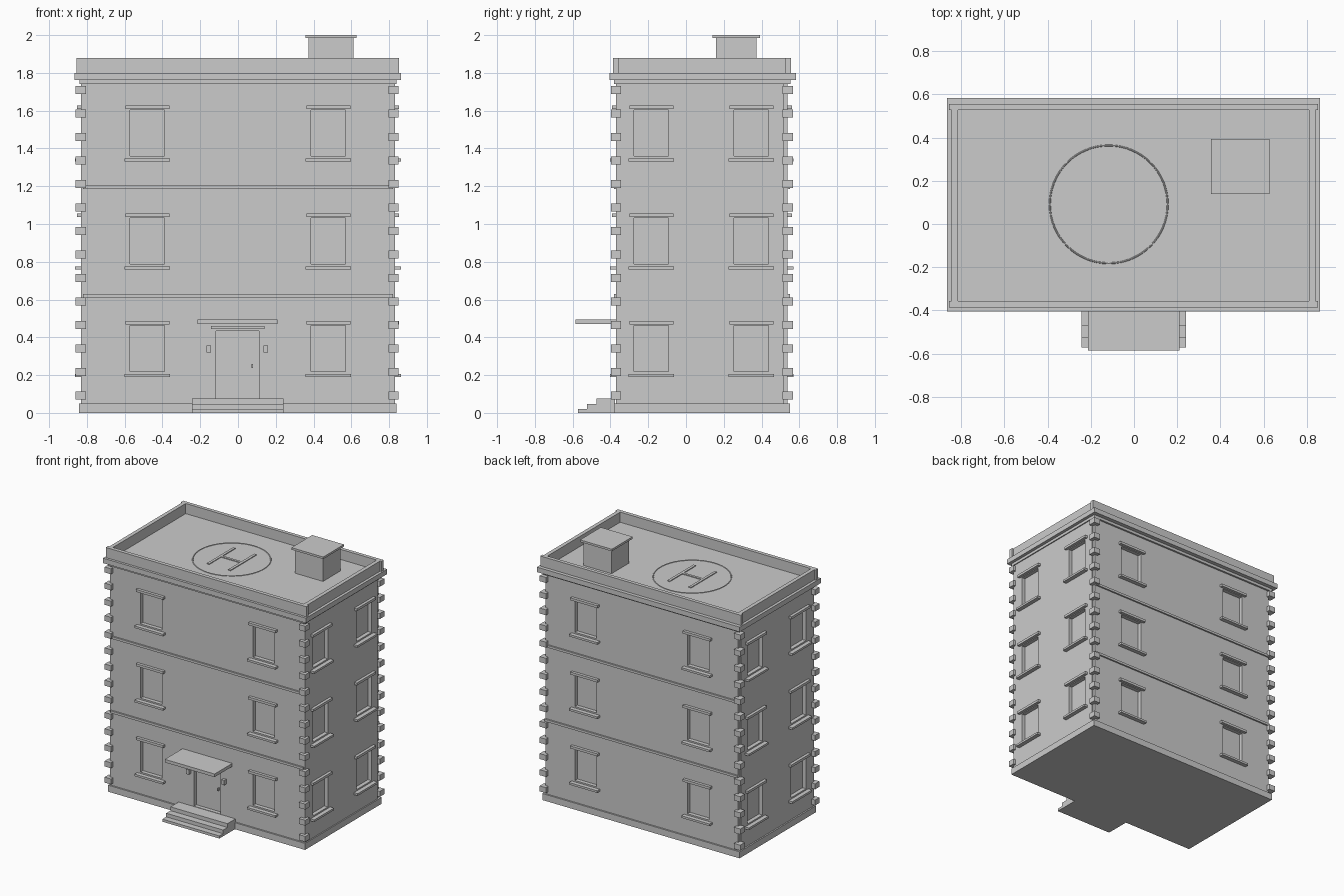
import bpy, bmesh
from mathutils import Vector

if "Cube" in bpy.data.objects:
    bpy.data.objects.remove(bpy.data.objects["Cube"])

stone = bpy.data.materials.new("light_grey_stone")
stone.use_nodes = True
GREY = (0.6, 0.6, 0.6, 1)
stone.diffuse_color = GREY
stone.node_tree.nodes["Principled BSDF"].inputs["Base Color"].default_value = GREY


def finish(name, bm):
    bmesh.ops.recalc_face_normals(bm, faces=bm.faces)
    mesh = bpy.data.meshes.new(name)
    bm.to_mesh(mesh)
    bm.free()
    mesh.materials.append(stone)
    obj = bpy.data.objects.new(name, mesh)
    bpy.context.collection.objects.link(obj)
    return obj


def add_box(bm, x, y, z):
    """Box from three (low, high) ranges."""
    lo, hi = (Vector(c) for c in zip(x, y, z))
    verts = bmesh.ops.create_cube(bm, size=1)["verts"]
    for v in verts:
        v.co = (lo + hi) / 2 + v.co * (hi - lo)


def boxes(name, ranges):
    bm = bmesh.new()
    for r in ranges:
        add_box(bm, *r)
    return finish(name, bm)


def extrude_outline(name, points, direction):
    bm = bmesh.new()
    face = bm.faces.new([bm.verts.new(p) for p in points])
    new = bmesh.ops.extrude_face_region(bm, geom=[face])["geom"]
    bmesh.ops.translate(bm, vec=direction,
                        verts=[g for g in new if isinstance(g, bmesh.types.BMVert)])
    return finish(name, bm)


FRONT, BACK, SIDE = -0.37, 0.538, 0.83
NOTCH_Y, NOTCH_X = 0.515, 0.82
WALL_TOP = 1.79
FLOORS = [0.218, 0.787, 1.359]     # bottom of the windows on each storey
WIN_W, WIN_H, DEPTH = 0.183, 0.244, 0.03

# Walls, slightly notched at the rear corners
half = [(SIDE, FRONT), (SIDE, NOTCH_Y), (NOTCH_X, NOTCH_Y), (NOTCH_X, BACK)]
outline = half + [(-x, y) for x, y in reversed(half)]
walls = extrude_outline("walls", [(x, y, 0.03) for x, y in outline],
                        (0, 0, WALL_TOP - 0.03))


def on_wall(wall, centre, width, z, inner, outer):
    """Box ranges on a wall; inner and outer are distances out from its surface."""
    along = (centre - width / 2, centre + width / 2)
    if wall == "front":
        return along, (FRONT - outer, FRONT - inner), z
    if wall == "back":
        return along, (BACK + inner, BACK + outer), z
    if wall == "left":
        return (SIDE + inner, SIDE + outer), along, z
    return (-SIDE - outer, -SIDE - inner), along, z


# Windows: openings, sills and lintels
openings, sills, lintels = [], [], []
for wall, centres in [("front", (-0.48, 0.478)), ("back", (-0.48, 0.478)),
                      ("left", (-0.183, 0.346)), ("right", (-0.183, 0.346))]:
    for c in centres:
        for z in FLOORS:
            top = z + WIN_H
            openings.append(on_wall(wall, c, WIN_W, (z, top), -DEPTH, 0.05))
            sills.append(on_wall(wall, c, 0.241, (z - 0.027, z - 0.011), -0.01, 0.032))
            lintels.append(on_wall(wall, c, 0.233, (top + 0.005, top + 0.024), -0.01, 0.022))
openings.append(on_wall("front", -0.003, 0.228, (0.077, 0.433), -DEPTH, 0.05))

cutter = boxes("opening_cutter", openings)
cutter.hide_render = True
cut = walls.modifiers.new("openings", "BOOLEAN")
cut.operation, cut.solver, cut.object = "DIFFERENCE", "EXACT", cutter
bpy.context.view_layer.objects.active = walls
bpy.ops.object.modifier_apply(modifier=cut.name)
bpy.data.objects.remove(cutter)
boxes("window_sills", sills)
boxes("window_lintels", lintels)

# Plinth and storey bands
boxes("plinth", [((-0.841, 0.839), (-0.382, 0.55), (0, 0.05))])
boxes("storey_bands", [on_wall(w, 0, 1.64, (z, z + 0.018), -0.01, 0.012)
                       for w in ("front", "back") for z in (0.611, 1.185)])

# Corner blocks
boxes("corner_blocks", [(x, y, (0.07 + 0.1245 * i, 0.112 + 0.1245 * i))
                        for i in range(14)
                        for x in ((-0.859, -0.805), (0.797, 0.85))
                        for y in ((-0.396, -0.344), (0.511, 0.566))])

# Cornice and roof deck
boxes("lower_moulding", [((-0.84, 0.838), (-0.382, 0.552), (1.741, 1.764))])
boxes("cornice_and_deck", [((-0.866, 0.862), (-0.405, 0.583), (1.762, 1.80))])

# Parapet
long_x, cross_y, rise = (-0.856, 0.852), (-0.357, 0.528), (1.79, 1.878)
boxes("parapet", [(long_x, (-0.386, -0.357), rise), (long_x, (0.528, 0.556), rise),
                  ((-0.845, -0.815), cross_y, rise), ((0.811, 0.841), cross_y, rise)])

# Roof hut
boxes("roof_hut", [((0.373, 0.612), (0.16, 0.373), (1.79, 1.99))])
boxes("roof_hut_cap", [((0.357, 0.628), (0.14, 0.393), (1.984, 2.0))])

# Landing pad: letter-shaped bars inside a thin ring
pad = (1.795, 1.806)
boxes("landing_pad_bars", [((-0.218, -0.198), (-0.067, 0.25), pad),
                           ((-0.037, -0.016), (-0.067, 0.25), pad),
                           ((-0.2, -0.036), (0.078, 0.097), pad)])
bpy.ops.mesh.primitive_torus_add(major_radius=0.273, minor_radius=0.004,
                                 major_segments=64, minor_segments=8,
                                 location=(-0.117, 0.091, 1.80))
ring = bpy.context.object
ring.name = "landing_pad_ring"
ring.data.materials.append(stone)
bpy.ops.object.shade_smooth_by_angle()

# Entrance steps from a stepped side profile
steps = [(-0.375, 0), (-0.571, 0), (-0.571, 0.02), (-0.525, 0.02), (-0.525, 0.048),
         (-0.473, 0.048), (-0.473, 0.077), (-0.375, 0.077)]
extrude_outline("entrance_steps", [(-0.244, y, z) for y, z in steps], (0.485, 0, 0))

# Entrance canopy, door trim, handle and lamps
boxes("entrance_canopy", [((-0.214, 0.21), (-0.585, -0.36), (0.47, 0.494))])
boxes("door_lintel", [on_wall("front", -0.002, 0.283, (0.443, 0.459), -0.01, 0.02)])
boxes("door_handle", [on_wall("front", 0.075, 0.008, (0.238, 0.26), -DEPTH - 0.01, -0.015)])
boxes("door_lamps", [on_wall("front", x, 0.024, (0.321, 0.358), -0.01, 0.025)
                     for x in (-0.155, 0.147)])
